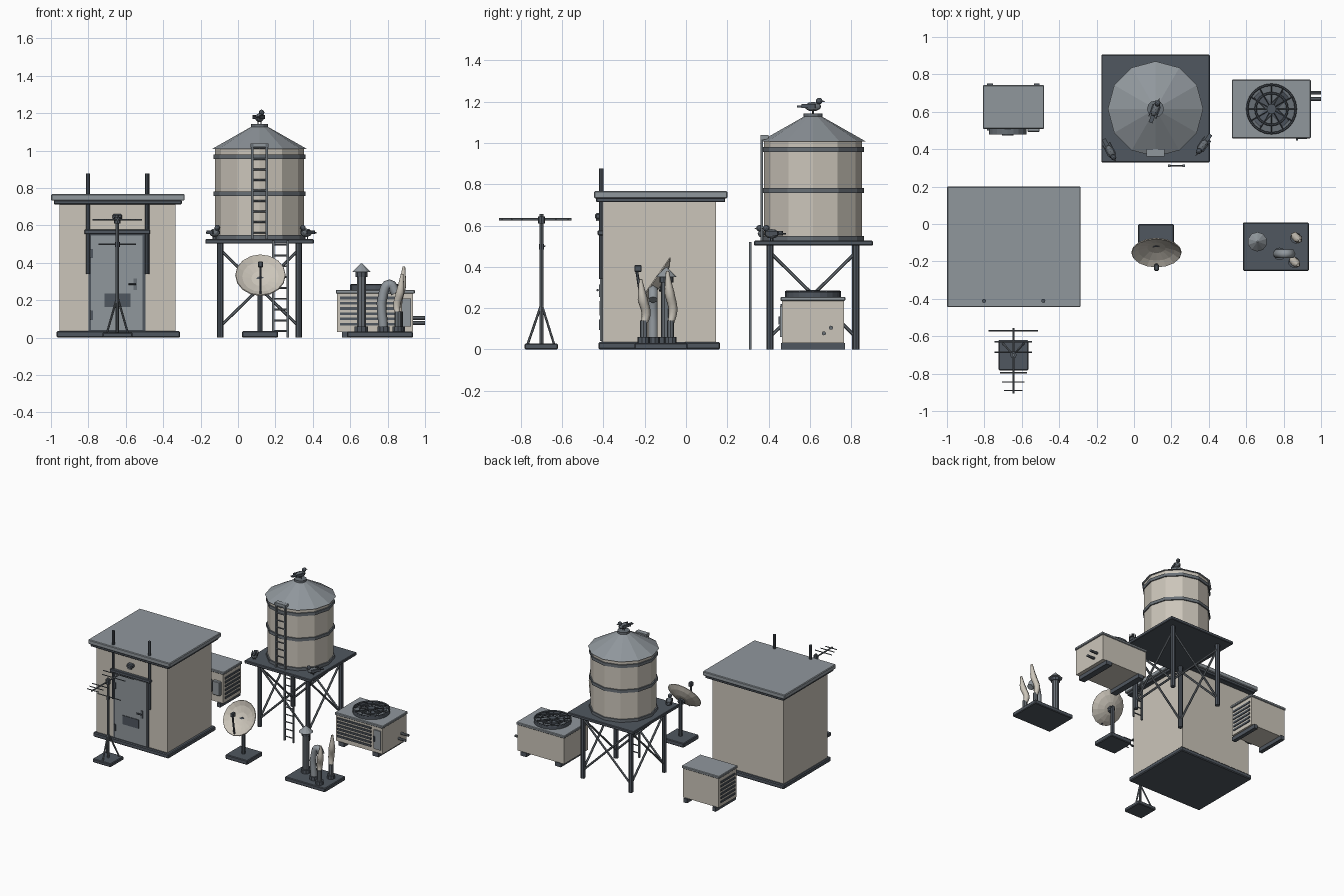
import bpy, math
from mathutils import Vector, Matrix

cube = bpy.data.objects.get("Cube")
if cube:
    bpy.data.objects.remove(cube, do_unlink=True)


def material(name, r, g, b):
    m = bpy.data.materials.new(name)
    m.use_nodes = True
    m.diffuse_color = (r, g, b, 1)
    m.node_tree.nodes["Principled BSDF"].inputs["Base Color"].default_value = (r, g, b, 1)
    return m


BEIGE = material("warm beige", .6, .56, .49)
LIGHT = material("light grey", .28, .31, .335)
MID = material("steel grey", .14, .16, .18)
DARK = material("dark slate", .08, .095, .115)


def finish(name, mat):
    o = bpy.context.object
    o.name = name
    o.data.materials.append(mat)
    return o


def box(name, x, y, z, mat, bevel=0):
    """Box from (low, high) ranges."""
    bpy.ops.mesh.primitive_cube_add(size=1, location=[sum(r) / 2 for r in (x, y, z)])
    o = finish(name, mat)
    o.data.transform(Matrix.Diagonal([r[1] - r[0] for r in (x, y, z)] + [1]))
    if bevel:
        b = o.modifiers.new("edge", 'BEVEL')
        b.width, b.segments = bevel, 1
    return o


def rod(name, p, q, r, mat, sides=8, r2=None):
    """Cylinder or cone between two points."""
    p, q = Vector(p), Vector(q)
    d = q - p
    bpy.ops.mesh.primitive_cone_add(vertices=sides, radius1=r, radius2=r if r2 is None else r2,
                                    depth=d.length, location=(p + q) / 2)
    o = finish(name, mat)
    o.rotation_mode = 'QUATERNION'
    if abs(d.z) < d.length * .9999:
        o.rotation_quaternion = d.to_track_quat('Z', 'Y')
    return o


def pipe(name, points, r, mat, radii=None):
    """Smooth bent tube through the points, with optional taper."""
    c = bpy.data.curves.new(name, 'CURVE')
    c.dimensions, c.bevel_depth, c.bevel_resolution = '3D', r, 1
    c.use_fill_caps = True
    c.resolution_u = 4
    s = c.splines.new('BEZIER')
    s.bezier_points.add(len(points) - 1)
    for i, bp in enumerate(s.bezier_points):
        bp.co = points[i]
        bp.handle_left_type = bp.handle_right_type = 'AUTO'
        bp.radius = radii[i] if radii else 1
    o = bpy.data.objects.new(name, c)
    bpy.context.collection.objects.link(o)
    bpy.ops.object.select_all(action='DESELECT')
    o.select_set(True)
    bpy.context.view_layer.objects.active = o
    bpy.ops.object.convert(target='MESH')
    return finish(name, mat)


def ladder(name, x0, x1, y, z0, z1, rungs):
    for x in (x0 + .006, x1 - .006):
        box(name + "_rail", (x - .006, x + .006), (y - .006, y + .006), (z0, z1), MID)
    for i in range(rungs):
        z = z0 + (z1 - z0) * (i + .6) / rungs
        rod(name + "_rung", (x0, y, z), (x1, y, z), .005, MID, 6)


def bird(x, y, z, angle):
    place = Matrix.Translation((x, y, z)) @ Matrix.Rotation(math.radians(angle), 4, 'Z')
    parts = []
    for name, at, size, mat in (("bird_body", (0, 0, .033), (.042, .022, .023), MID),
                                ("bird_head", (.032, 0, .06), (.017, .015, .016), DARK)):
        bpy.ops.mesh.primitive_ico_sphere_add(subdivisions=2, radius=1)
        o = finish(name, mat)
        o.data.transform(Matrix.Translation(at) @ Matrix.Diagonal((*size, 1)))
        parts.append(o)
    parts.append(rod("bird_beak", (.045, 0, .06), (.064, 0, .056), .006, LIGHT, 5, 0))
    parts.append(box("bird_tail", (-.078, -.03), (-.011, .011), (.03, .038), DARK))
    for s in (-1, 1):
        parts.append(box("bird_wing", (-.05, .02), (s * .02 - .003, s * .02 + .003), (.026, .046), DARK))
        parts.append(rod("bird_leg", (0, s * .009, 0), (0, s * .009, .02), .003, DARK, 5))
    bpy.context.view_layer.update()
    for o in parts:
        o.matrix_world = place @ o.matrix_world


# Shed
box("shed_base", (-.97, -.31), (-.425, .165), (0, .035), DARK, .006)
box("shed_walls", (-.955, -.333), (-.405, .145), (.03, .72), BEIGE)
box("shed_roof_trim", (-.985, -.3), (-.435, .19), (.713, .735), DARK, .004)
box("shed_roof", (-1, -.285), (-.445, .2), (.732, .767), LIGHT, .005)
box("door_frame", (-.8, -.495), (-.41, -.4), (.035, .56), DARK)
box("door", (-.785, -.51), (-.416, -.4), (.04, .545), LIGHT)
box("door_kick_grille", (-.715, -.575), (-.42, -.41), (.165, .235), DARK)
box("door_handle_plate", (-.558, -.54), (-.422, -.41), (.255, .315), MID)
rod("door_handle", (-.585, -.428, .287), (-.545, -.428, .287), .006, DARK)
for z in (.12, .45):
    box("door_hinge", (-.79, -.775), (-.422, -.41), (z - .025, z + .025), DARK)
box("door_ledge", (-.82, -.47), (-.428, -.4), (.553, .577), DARK, .003)
for x in (-.802, -.485):
    rod("shed_post", (x, -.411, .34), (x, -.411, .877), .011, DARK)
box("wall_lamp", (-.67, -.62), (-.44, -.4), (.63, .66), DARK, .006)
box("wall_lamp_lens", (-.66, -.63), (-.436, -.42), (.622, .632), LIGHT)

# Aerial on a tripod
ax, ay = -.645, -.7
box("aerial_base", (-.725, -.565), (-.782, -.62), (0, .028), DARK, .005)
rod("aerial_mast", (ax, ay, .02), (ax, ay, .655), .009, MID)
rod("aerial_clamp", (ax, ay, .61), (ax, ay, .645), .018, DARK)
rod("mast_collar", (ax, ay, .485), (ax, ay, .51), .013, DARK)
for dx, dy in ((-.055, .06), (.055, .06), (0, -.066)):
    rod("tripod_leg", (ax + dx, ay + dy, .028), (ax, ay, .22), .006, MID, 6)
rod("aerial_boom", (ax, -.905, .63), (ax, -.555, .63), .006, MID, 6)
for y, half in ((-.57, .133), (-.63, .1), (-.795, .072), (-.845, .06), (-.89, .05)):
    rod("aerial_element", (ax - half, y, .63), (ax + half, y, .63), .004, MID, 6)
rod("aerial_cross_bar", (ax - .1, -.685, .5), (ax + .1, -.685, .5), .004, MID, 6)

# Water tank on its stand
tx, ty = .115, .615
box("tank_platform", (-.175, .405), (.33, .905), (.503, .527), DARK, .004)
legs = [(tx + sx * .21, ty + sy * .208) for sx, sy in ((-1, -1), (1, -1), (1, 1), (-1, 1))]
for i, (x, y) in enumerate(legs):
    rod("stand_leg", (x, y, 0), (x, y, .505), .018, DARK)
    nx, ny = legs[(i + 1) % 4]
    rod("stand_brace", (x, y, .06), (nx, ny, .47), .008, MID, 6)
    rod("stand_brace", (x, y, .47), (nx, ny, .06), .008, MID, 6)
rod("tank_body", (tx, ty, .525), (tx, ty, 1.012), .238, BEIGE, 12)
for z in (.537, .77, .968):
    rod("tank_band", (tx, ty, z - .012), (tx, ty, z + .012), .247, MID, 12)
rod("tank_roof", (tx, ty, 1.008), (tx, ty, 1.13), .255, LIGHT, 12, .04)
rod("tank_cap", (tx, ty, 1.12), (tx, ty, 1.143), .045, MID, 12)
ladder("tank_ladder", .07, .16, .368, .527, 1.035, 9)
box("tank_ladder_top", (.067, .163), (.362, .4), (1.018, 1.038), LIGHT)
ladder("ground_ladder", .183, .272, .312, 0, .52, 9)
bird(tx, ty, 1.143, 70)
bird(-.125, .385, .527, -62)
bird(.365, .415, .527, -125)

# Dish aerial: bowl tilted up towards the front
box("dish_base", (.022, .213), (-.19, 0), (0, .035), DARK, .005)
rod("dish_mast", (.118, -.1, .03), (.118, -.1, .32), .014, DARK)
bowl = rod("dish_bowl", (0, 0, -.034), (0, 0, -.02), .05, BEIGE, 16, .09)
bpy.data.objects.remove(bowl, do_unlink=True)
profile = [(.001, -.035), (.05, -.03), (.1, -.014), (.135, .006)]
verts = [(r * math.cos(a * math.pi / 8), r * math.sin(a * math.pi / 8), h)
         for r, h in profile for a in range(16)]
faces = [(k * 16 + a, k * 16 + (a + 1) % 16, k * 16 + 16 + (a + 1) % 16, k * 16 + 16 + a)
         for k in range(len(profile) - 1) for a in range(16)]
mesh = bpy.data.meshes.new("dish_bowl")
mesh.from_pydata(verts, [], faces)
mesh.materials.append(BEIGE)
bowl = bpy.data.objects.new("dish_bowl", mesh)
bpy.context.collection.objects.link(bowl)
bowl.matrix_world = Matrix.Translation((.12, -.147, .33)) @ Matrix.Rotation(math.radians(55), 4, 'X')
bowl.modifiers.new("thickness", 'SOLIDIFY').thickness = .006
rod("dish_bracket", (.118, -.1, .3), (.12, -.125, .305), .025, DARK)
rod("receiver_arm", (.12, -.215, .225), (.12, -.24, .39), .007, DARK, 6)
box("receiver", (.107, .133), (-.25, -.215), (.375, .408), DARK, .004)

# Large air conditioner with a fan on top
fx, fy = .735, .615
box("large_unit_body", (.53, .935), (.465, .765), (.03, .24), BEIGE)
box("large_unit_lid", (.523, .945), (.458, .772), (.235, .255), LIGHT, .004)
for x in (.58, .88):
    box("large_unit_foot", (x - .025, x + .025), (.46, .77), (0, .032), DARK)
rod("fan_well", (fx, fy, .25), (fx, fy, .261), .125, MID, 24)
for r in (.13, .085):
    bpy.ops.mesh.primitive_torus_add(location=(fx, fy, .278), major_segments=24, minor_segments=6,
                                     major_radius=r, minor_radius=.006)
    finish("fan_guard_ring", DARK)
bpy.ops.mesh.primitive_cylinder_add(vertices=24, radius=.135, depth=.03, end_fill_type='NOTHING',
                                    location=(fx, fy, .268))
finish("fan_shroud", DARK)
rod("fan_hub", (fx, fy, .258), (fx, fy, .287), .026, DARK, 12)
for i in range(12):
    a = i * math.pi / 6
    rod("fan_guard_spoke", (fx, fy, .283), (fx + .13 * math.cos(a), fy + .13 * math.sin(a), .283),
        .003, DARK, 5)
for i in range(4):
    blade = box("fan_blade", (.02, .11), (-.024, .024), (-.003, .003), DARK)
    blade.data.transform(Matrix.Translation(blade.location))
    blade.matrix_world = (Matrix.Translation((fx, fy, .27))
                          @ Matrix.Rotation(math.radians(45 + 90 * i), 4, 'Z')
                          @ Matrix.Rotation(math.radians(15), 4, 'X'))
for i in range(6):
    z = .065 + i * .028
    box("large_unit_slat", (.545, .84), (.457, .47), (z, z + .014), DARK)
box("large_unit_panel", (.865, .925), (.455, .47), (.06, .21), LIGHT)
box("panel_handle", (.865, .878), (.447, .46), (.12, .16), DARK)
for y, z in ((.668, .078), (.702, .105)):
    rod("coolant_pipe", (.93, y, z), (1, y, z), .01, MID)

# Small air conditioner with a fan on its front
box("small_unit_body", (-.8, -.49), (.515, .735), (.03, .265), BEIGE)
box("small_unit_lid", (-.808, -.48), (.508, .742), (.26, .28), LIGHT, .004)
for x in (-.77, -.52):
    box("small_unit_foot", (x - .015, x + .015), (.5, .75), (0, .032), DARK)
rod("small_fan_shroud", (-.675, .52, .148), (-.675, .478, .148), .1, MID, 20)
rod("small_fan_hub", (-.675, .48, .148), (-.675, .474, .148), .03, DARK, 12)
box("small_unit_panel", (-.57, -.505), (.492, .52), (.09, .2), LIGHT, .004)
for i in range(6):
    z = .06 + i * .031
    for x in (-.8, -.49):
        box("small_unit_slat", (x - .006, x + .006), (.535, .715), (z, z + .015), DARK)

# Roof vents on a plate
box("vent_plate", (.582, .935), (-.25, .008), (0, .032), DARK, .005)
for x, y, r in ((.66, -.095, .038), (.778, -.16, .034), (.865, -.075, .03), (.855, -.205, .03)):
    rod("vent_collar", (x, y, .03), (x, y, .06), r, DARK, 10)
rod("capped_vent", (.66, -.095, .03), (.66, -.095, .345), .026, MID, 10)
rod("vent_ring", (.66, -.095, .325), (.66, -.095, .35), .034, DARK, 10)
rod("vent_cap", (.66, -.095, .35), (.66, -.095, .397), .052, LIGHT, 10, .004)
pipe("gooseneck_vent", [(.778, -.16, .03), (.778, -.16, .24), (.81, -.16, .285),
                        (.842, -.16, .24)], .026, LIGHT)
for x, y, top in ((.865, -.075, .38), (.855, -.205, .34)):
    rod("horn_stem", (x, y, .03), (x, y, .14), .018, MID, 8)
    pipe("horn_vent", [(x, y, .12), (x - .006, y + .012, top * .5), (x + .012, y - .005, top * .72),
                       (x + .022, y - .015, top)], .022, BEIGE, [.7, 1, 1.1, .35])
